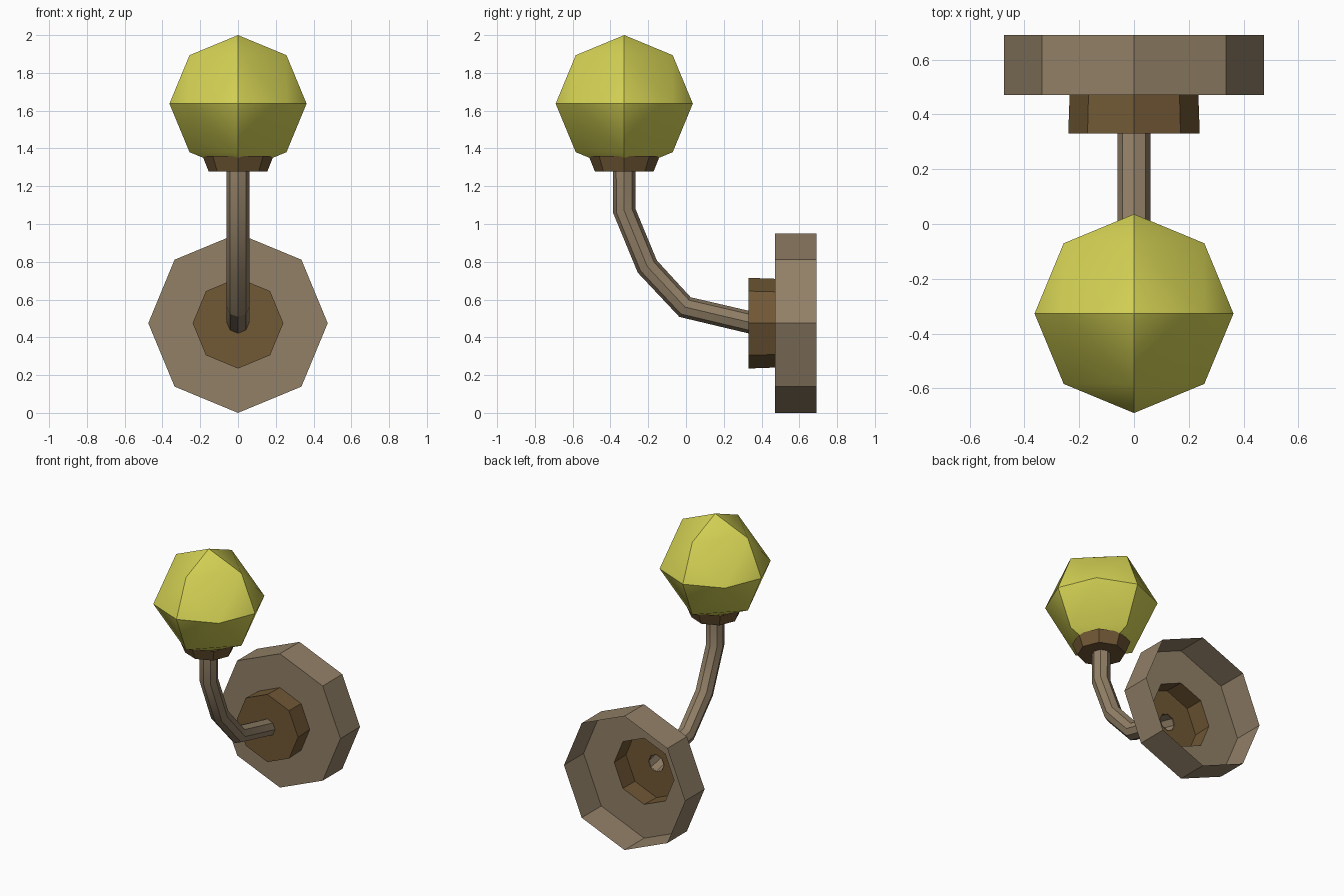
import bpy, bmesh, math
from mathutils import Vector

cube = bpy.data.objects.get("Cube")
if cube:
    bpy.data.objects.remove(cube, do_unlink=True)

SIDES = 8
HUB_Z = 0.475      # height of the wall mount centre
LAMP_Y = -0.327    # depth of the globe and its cup
X, Y, Z = Vector((1, 0, 0)), Vector((0, 1, 0)), Vector((0, 0, 1))


def material(name, colour):
    mat = bpy.data.materials.new(name)
    mat.use_nodes = True
    mat.diffuse_color = (*colour, 1)
    bsdf = next(n for n in mat.node_tree.nodes if n.type == 'BSDF_PRINCIPLED')
    bsdf.inputs["Base Color"].default_value = (*colour, 1)
    return mat


def finish(name, bm, mat):
    bmesh.ops.recalc_face_normals(bm, faces=bm.faces)
    mesh = bpy.data.meshes.new(name)
    bm.to_mesh(mesh)
    bm.free()
    mesh.materials.append(mat)
    obj = bpy.data.objects.new(name, mesh)
    bpy.context.collection.objects.link(obj)
    bpy.ops.object.select_all(action='DESELECT')
    obj.select_set(True)
    bpy.context.view_layer.objects.active = obj
    bpy.ops.object.shade_smooth_by_angle(angle=math.radians(30))
    return obj


def loft(name, rings, mat, cap_first=False):
    """Skin octagonal rings given as (centre, axis, radius)."""
    bm = bmesh.new()
    loops = []
    for centre, axis, radius in rings:
        side = axis.cross(X)
        angles = [math.tau * k / SIDES for k in range(SIDES)]
        loops.append([bm.verts.new(Vector(centre) + radius * (math.cos(a) * X + math.sin(a) * side))
                      for a in angles])
    for a, b in zip(loops, loops[1:]):
        for k in range(SIDES):
            n = (k + 1) % SIDES
            bm.faces.new((a[k], a[n], b[n], b[k]))
    if cap_first:
        bm.faces.new(loops[0])
    return finish(name, bm, mat)


metal = material("dull_bronze", (0.288, 0.216, 0.136))
brown = material("dark_brown", (0.165, 0.098, 0.036))
yellow = material("yellow_glass", (0.66, 0.645, 0.089))

# Wall plate: hollow dish, open at the back, with a hole for the collar
loft("wall_plate", [((0, 0.69, HUB_Z), Y, 0.475),
                    ((0, 0.47, HUB_Z), Y, 0.475),
                    ((0, 0.47, HUB_Z), Y, 0.235)], metal)

# Collar: hollow, with a hole for the arm
loft("collar", [((0, 0.47, HUB_Z), Y, 0.235),
                ((0, 0.33, HUB_Z), Y, 0.24),
                ((0, 0.33, 0.48), Y, 0.058)], brown)

# Bent arm: open tube along a path, mitred at each bend
path = [Vector((0, y, z)) for y, z in
        [(0.335, 0.48), (-0.005, 0.56), (-0.205, 0.775), (LAMP_Y, 1.07), (LAMP_Y, 1.285)]]
dirs = [(b - a).normalized() for a, b in zip(path, path[1:])]
axes = [-Y] + [(a + b).normalized() for a, b in zip(dirs, dirs[1:])] + [Z]
loft("arm", [(p, axis, 0.06) for p, axis in zip(path, axes)], metal)

# Cup under the globe
loft("globe_cup", [((0, LAMP_Y, 1.277), Z, 0.155),
                   ((0, LAMP_Y, 1.36), Z, 0.188)], brown, cap_first=True)

# Globe: octahedron with each edge split and pushed out to the sphere
bm = bmesh.new()
steps = (-1, 0, 1)
for p in [Vector((i, j, k)) for i in steps for j in steps for k in steps]:
    if 0 < p.length_squared < 3:
        bm.verts.new(p.normalized() * 0.363 + Vector((0, LAMP_Y, 1.637)))
bmesh.ops.convex_hull(bm, input=bm.verts)
finish("globe", bm, yellow)
